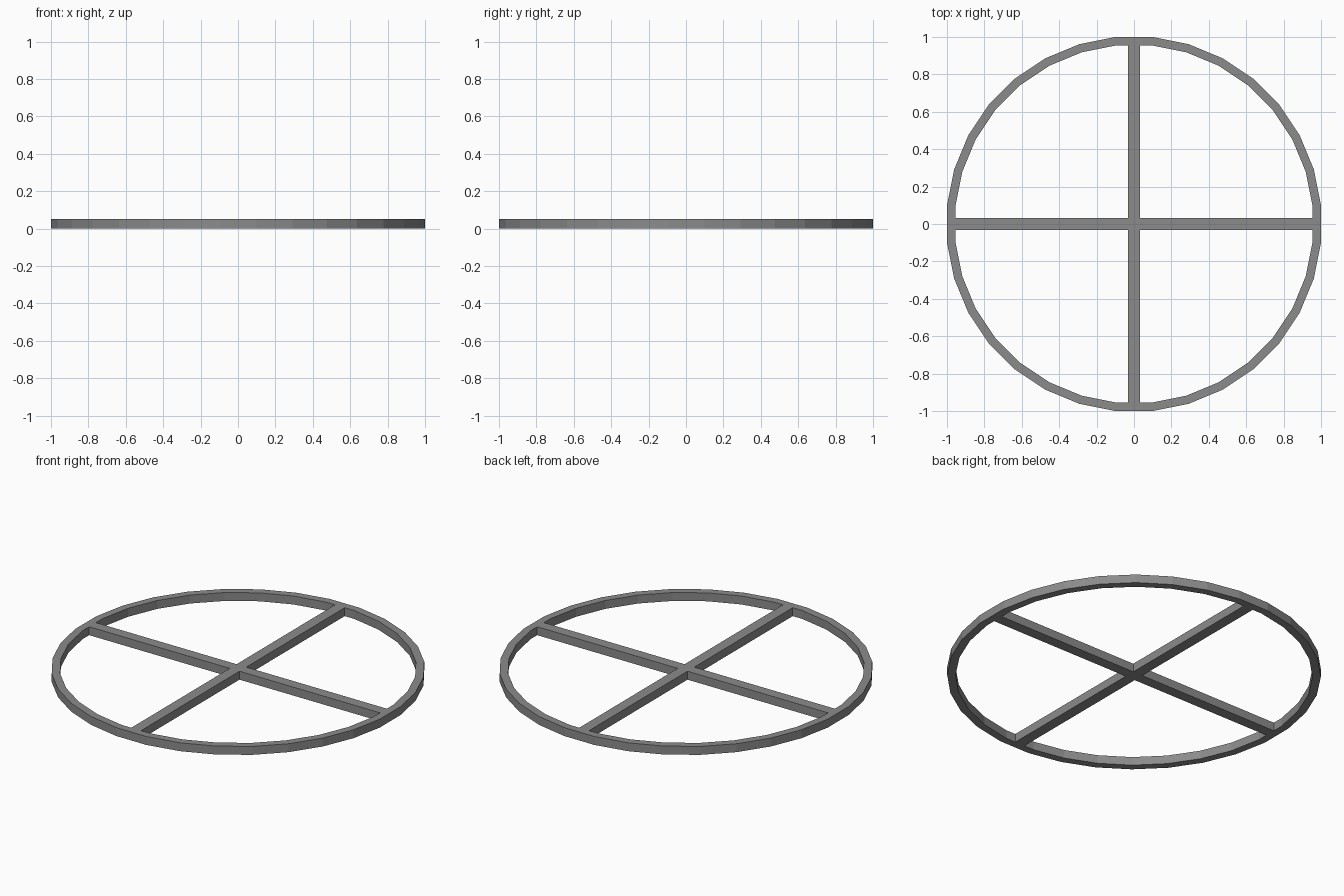
import bpy, bmesh, math

if "Cube" in bpy.data.objects:
    bpy.data.objects.remove(bpy.data.objects["Cube"])

H = 0.05           # overall height
SIDES = 32
INNER = 0.955      # inner flat distance
W = 0.032          # half width of a spoke

dark = bpy.data.materials.new("dark_grey")
dark.diffuse_color = (0.26, 0.26, 0.26, 1)
dark.use_nodes = True
dark.node_tree.nodes["Principled BSDF"].inputs["Base Color"].default_value = dark.diffuse_color


def finish(bm, name):
    bmesh.ops.recalc_face_normals(bm, faces=bm.faces)
    mesh = bpy.data.meshes.new(name)
    bm.to_mesh(mesh)
    bm.free()
    mesh.materials.append(dark)
    obj = bpy.data.objects.new(name, mesh)
    bpy.context.collection.objects.link(obj)


# Rim: rectangular section carried round a 32-sided ring, flats on the axes
bm = bmesh.new()
section = [(INNER, 0), (1, 0), (1, H), (INNER, H)]
rings = []
for i in range(SIDES):
    a = (i + 0.5) * math.tau / SIDES
    k = 1 / math.cos(math.pi / SIDES)
    rings.append([bm.verts.new((r * k * math.cos(a), r * k * math.sin(a), z))
                  for r, z in section])
for i in range(SIDES):
    p, q = rings[i], rings[(i + 1) % SIDES]
    for j in range(4):
        n = (j + 1) % 4
        bm.faces.new((p[j], q[j], q[n], p[n]))
finish(bm, "rim")

# Spokes: one cross outline, extruded, meeting the rim's inner flats
bm = bmesh.new()
outline = []
for c, s in [(1, 0), (0, 1), (-1, 0), (0, -1)]:
    for x, y in [(INNER, -W), (INNER, W), (W, W)]:
        outline.append(bm.verts.new((c * x - s * y, s * x + c * y, 0)))
face = bm.faces.new(outline)
ext = bmesh.ops.extrude_face_region(bm, geom=[face])
for v in ext["geom"]:
    if isinstance(v, bmesh.types.BMVert):
        v.co.z = H
finish(bm, "cross_spokes")
